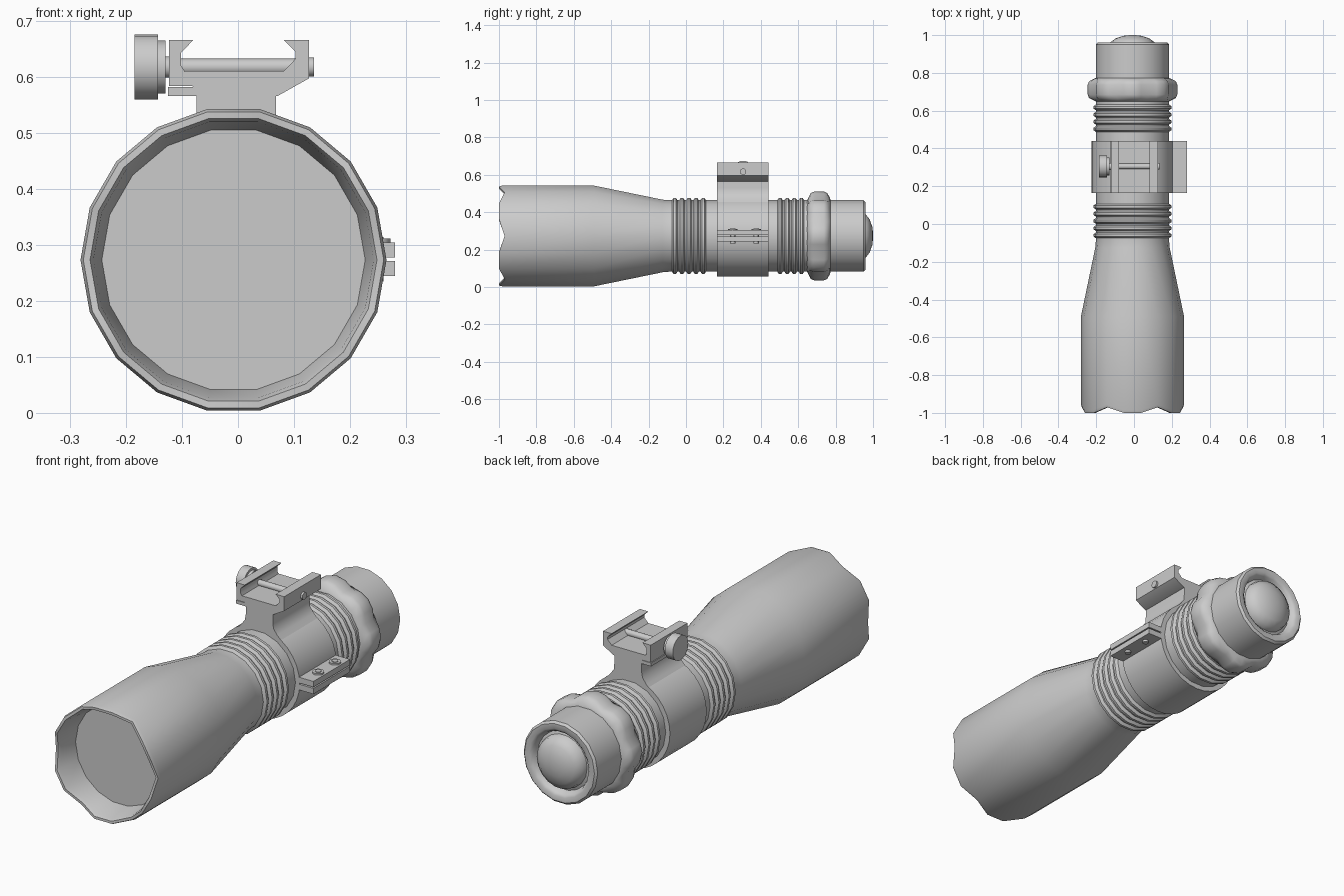
import bpy, bmesh
from math import sin, cos, pi, radians
from mathutils import Matrix, Vector

if "Cube" in bpy.data.objects:
    bpy.data.objects.remove(bpy.data.objects["Cube"])

CX, CZ = -0.008, 0.273          # axis of the torch, running along y
Y0, Y1 = 0.165, 0.44            # extent of the clamp mount


def finish(name, bm, angle=35):
    bmesh.ops.remove_doubles(bm, verts=bm.verts, dist=1e-5)
    bmesh.ops.recalc_face_normals(bm, faces=bm.faces)
    me = bpy.data.meshes.new(name)
    bm.to_mesh(me)
    bm.free()
    ob = bpy.data.objects.new(name, me)
    bpy.context.collection.objects.link(ob)
    bpy.ops.object.select_all(action='DESELECT')
    ob.select_set(True)
    bpy.context.view_layer.objects.active = ob
    bpy.ops.object.shade_smooth_by_angle(angle=radians(angle))
    return ob


def lathe(name, profile, seg, warp=None, closed=False, angle=35):
    """Spin (radius, y) points round the torch axis; warp adjusts each point."""
    bm = bmesh.new()
    rings = []
    for r, y in profile:
        ring = []
        for i in range(seg):
            a = 2 * pi * i / seg
            rr, yy = warp(r, y, i) if warp else (r, y)
            ring.append(bm.verts.new((CX + rr * cos(a), yy, CZ + rr * sin(a))))
        rings.append(ring)
    pairs = list(zip(rings, rings[1:]))
    if closed:
        pairs.append((rings[-1], rings[0]))
    for p, q in pairs:
        for i in range(seg):
            j = (i + 1) % seg
            bm.faces.new((p[i], p[j], q[j], q[i]))
    if not closed:
        bm.faces.new(rings[0])
        bm.faces.new(rings[-1])
    return finish(name, bm, angle)


def extrude(name, pts, y0=Y0, y1=Y1):
    """Push an (x, z) outline along y."""
    bm = bmesh.new()
    face = bm.faces.new([bm.verts.new((x, y0, z)) for x, z in pts])
    out = bmesh.ops.extrude_face_region(bm, geom=[face])
    bmesh.ops.translate(bm, vec=(0, y1 - y0, 0),
                        verts=[v for v in out['geom'] if isinstance(v, bmesh.types.BMVert)])
    return finish(name, bm)


def rod(name, a, b, r, seg=16):
    a, b = Vector(a), Vector(b)
    bm = bmesh.new()
    rot = (b - a).to_track_quat('Z', 'Y').to_matrix().to_4x4()
    bmesh.ops.create_cone(bm, cap_ends=True, segments=seg, radius1=r, radius2=r,
                          depth=(b - a).length, matrix=Matrix.Translation((a + b) / 2) @ rot)
    return finish(name, bm)


def ribs(start, count):
    out = []
    for i in range(count):
        c = start + 0.038 * i
        out += [(0.194, c - 0.015), (0.207, c - 0.006), (0.207, c + 0.006), (0.194, c + 0.015)]
    return out


# Body: recessed lens, scalloped head, taper, grip ribs, tail and button
def scallop(r, y, i):
    return (r, y + 0.03) if y < -0.98 and i % 3 == 0 else (r, y)


body = [(0.235, -0.87), (0.25, -0.985), (0.256, -1.0), (0.268, -1.0), (0.273, -0.985),
        (0.273, -0.49), (0.197, -0.125), (0.194, -0.09)]
body += ribs(-0.06, 5) + ribs(0.503, 4)
body += [(0.194, 0.65), (0.194, 0.95), (0.184, 0.96), (0.16, 0.96), (0.147, 0.95),
         (0.138, 0.925), (0.125, 0.93), (0.119, 0.96), (0.09, 0.982), (0.05, 0.996), (0.015, 1.0)]
lathe("torch_body", body, 18, scallop, angle=42)


# Lobed grip ring near the tail
def lobes(r, y, i):
    dip = (0, 0.006, 0.022, 0.006)[i % 4] if r > 0.21 else 0
    return r - dip, y


lathe("grip_ring", [(0.185, 0.645), (0.203, 0.653), (0.23, 0.667), (0.237, 0.685),
                    (0.237, 0.738), (0.23, 0.755), (0.203, 0.77), (0.185, 0.775)], 32, lobes, angle=60)

# Clamp band with two bolted flanges on the right
lathe("clamp_band", [(0.188, Y0), (0.216, Y0), (0.216, Y1), (0.188, Y1)], 32, closed=True)
for label, z0, z1 in (("upper", 0.277, 0.304), ("lower", 0.244, 0.271)):
    extrude(label + "_flange", [(0.185, z0), (0.28, z0), (0.28, z1), (0.185, z1)])
for n, y in enumerate((0.25, 0.375)):
    rod(f"flange_bolt_{n}", (0.246, y, 0.234), (0.246, y, 0.314), 0.014, 12)
    rod(f"flange_bolt_head_{n}", (0.246, y, 0.3), (0.246, y, 0.311), 0.026)

# Neck and fixed rail jaw
extrude("mount_neck", [(-0.14, 0.435), (-0.1, 0.472), (-0.08, 0.5), (-0.074, 0.53), (-0.074, 0.57),
                       (0.068, 0.57), (0.068, 0.53), (0.07, 0.5), (0.09, 0.472), (0.13, 0.435)])
extrude("rail_base", [(-0.125, 0.565), (0.07, 0.565), (0.127, 0.597), (0.127, 0.665), (0.082, 0.665),
                      (0.103, 0.644), (0.103, 0.632), (0.082, 0.61), (-0.095, 0.61),
                      (-0.08, 0.581), (-0.125, 0.581)])

# Sliding jaw, cross bolt and thumb knob
extrude("sliding_jaw", [(-0.123, 0.583), (-0.078, 0.583), (-0.102, 0.62), (-0.102, 0.642),
                        (-0.08, 0.665), (-0.123, 0.665)])
YB, ZB = 0.305, 0.617
for name, x0, x1, r in (("cross_bolt", -0.14, 0.128, 0.015), ("bolt_tip", 0.12, 0.136, 0.017),
                        ("knob_collar", -0.145, -0.129, 0.047), ("thumb_knob", -0.185, -0.143, 0.058),
                        ("knob_washer", -0.131, -0.12, 0.019)):
    rod(name, (x0, YB, ZB), (x1, YB, ZB), r, 20)
